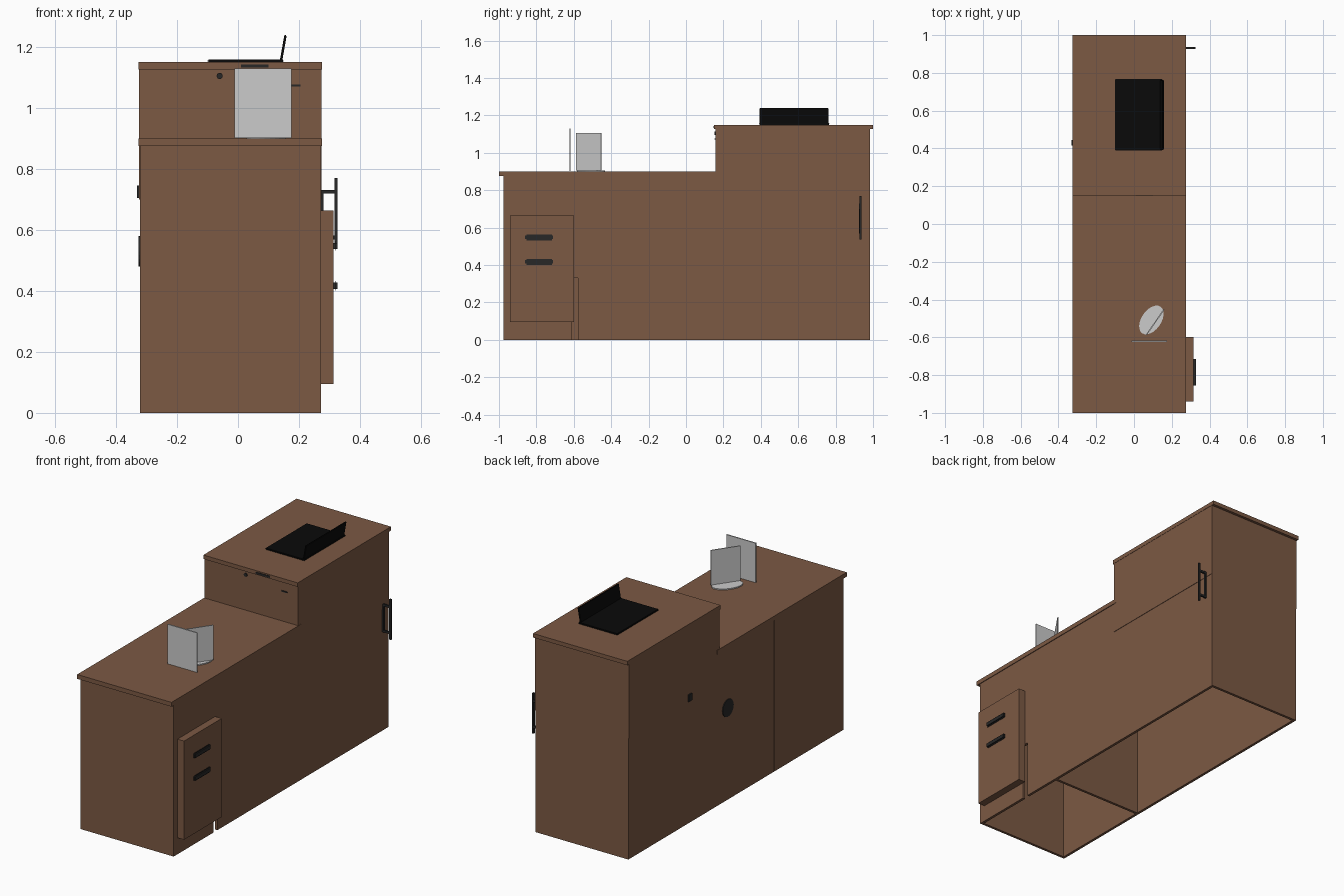
import bpy, bmesh, math
from mathutils import Matrix, Vector

if "Cube" in bpy.data.objects:
    bpy.data.objects.remove(bpy.data.objects["Cube"], do_unlink=True)


def material(name, r, g, b):
    m = bpy.data.materials.new(name)
    m.use_nodes = True
    m.diffuse_color = (r, g, b, 1)
    m.node_tree.nodes["Principled BSDF"].inputs["Base Color"].default_value = (r, g, b, 1)
    return m


wood = material("brown wood", 0.2, 0.1, 0.057)
black = material("black plastic", 0.003, 0.003, 0.003)
metal = material("dark metal", 0.02, 0.02, 0.02)
white = material("light grey card", 0.6, 0.6, 0.6)


def finish(name, bm, mat):
    bmesh.ops.recalc_face_normals(bm, faces=bm.faces)
    me = bpy.data.meshes.new(name)
    bm.to_mesh(me)
    bm.free()
    me.materials.append(mat)
    ob = bpy.data.objects.new(name, me)
    bpy.context.collection.objects.link(ob)
    return ob


def box(name, x, y, z, mat=wood, bevel=0):
    """Box from (min, max) ranges on each axis."""
    bm = bmesh.new()
    size = [r[1] - r[0] for r in (x, y, z)]
    mid = Vector([(r[0] + r[1]) / 2 for r in (x, y, z)])
    bmesh.ops.create_cube(bm, size=1, matrix=Matrix.Translation(mid) @ Matrix.Diagonal((*size, 1)))
    if bevel:
        bmesh.ops.bevel(bm, geom=bm.edges[:], offset=bevel, segments=2, affect='EDGES')
    return finish(name, bm, mat)


def disc(name, at, radius, depth, mat, axis='Z', stretch=1, turn=0):
    bm = bmesh.new()
    m = Matrix.Translation(at)
    if axis != 'Z':
        m = m @ Matrix.Rotation(math.pi / 2, 4, 'Y' if axis == 'X' else 'X')
    m = m @ Matrix.Rotation(turn, 4, 'Z') @ Matrix.Diagonal((stretch, 1, 1, 1))
    bmesh.ops.create_cone(bm, cap_ends=True, segments=24, radius1=radius, radius2=radius,
                          depth=depth, matrix=m)
    return finish(name, bm, mat)


# Cabinet walls, open underneath
L, R, F, B, T = -0.322, 0.272, -0.975, 0.985, 0.015
box("front_panel", (L, R), (F, F + T), (0, 0.88))
box("back_panel", (L, R), (B - T, B), (0, 1.13))
box("left_wall_front", (R - T, R), (F, -0.613), (0, 0.88))
box("left_wall_back", (R - T, R), (-0.577, B), (0, 0.88))
box("left_wall_bridge", (R - T, R), (-0.613, -0.577), (0.33, 0.88))
box("right_wall_front", (L, L + T), (F, -0.347), (0, 0.88))
box("right_wall_back", (L, L + T), (-0.343, B), (0, 0.88))
box("divider", (L + 0.002, R - T), (-0.353, -0.338), (0, 0.88))

# Raised back section and both counter tops
for side, x in (("left", (R - T, 0.2745)), ("right", (-0.3245, L + T))):
    box(side + "_upper_side", x, (0.157, B), (0.7, 1.13))
box("upper_front", (L, R), (0.157, 0.172), (0.7, 1.13))
box("lower_top", (-0.326, 0.276), (-1, 0.18), (0.875, 0.9))
box("upper_top", (-0.326, 0.276), (0.15, 1), (1.127, 1.15))

# Small fittings on the upper front and right wall
box("upper_latch", (0.01, 0.1), (0.147, 0.152), (1.132, 1.143), metal)
box("upper_slot", (0.17, 0.205), (0.153, 0.158), (1.07, 1.077), metal)
disc("upper_knob", (-0.06, 0.155, 1.105), 0.01, 0.006, metal, 'Y')
disc("cable_cover", (L, 0.08, 0.53), 0.05, 0.008, metal, 'X')
box("side_latch", (-0.331, L), (0.415, 0.445), (0.705, 0.745), metal)

# Drawer front with two pulls
box("drawer_unit", (R, 0.314), (-0.94, -0.598), (0.095, 0.664))
for i, z in enumerate((0.417, 0.548)):
    box(f"drawer_pull_{i + 1}", (0.313, 0.327), (-0.86, -0.71), (z - 0.016, z + 0.016), metal, 0.006)

# Upright handle near the back
box("handle_bar", (0.316, 0.326), (0.927, 0.937), (0.537, 0.77), metal)
box("handle_plate", (R, 0.281), (0.926, 0.938), (0.57, 0.73), metal)
for i, z in enumerate((0.575, 0.725)):
    box(f"handle_mount_{i + 1}", (R, 0.32), (0.927, 0.937), (z - 0.006, z + 0.006), metal)

# Laptop with its leaning screen
box("laptop_base", (-0.1, 0.15), (0.39, 0.768), (1.15, 1.159), black, 0.003)
screen = box("laptop_screen", (-0.004, 0.004), (-0.185, 0.185), (0, 0.087), black, 0.003)
screen.location = (0.141, 0.578, 1.154)
screen.rotation_euler.y = math.radians(10)

# Standing cards, the rear one on an oval foot
box("front_card", (-0.012, 0.175), (-0.624, -0.617), (0.902, 1.13), white)
angle = math.atan2(0.13, 0.09)
card = box("rear_card", (-0.082, 0.082), (-0.003, 0.003), (0, 0.202), white)
card.location = (0.112, -0.52, 0.905)
card.rotation_euler.z = angle
disc("card_foot", (0.092, -0.508, 0.903), 0.052, 0.007, white, stretch=1.65, turn=angle)
